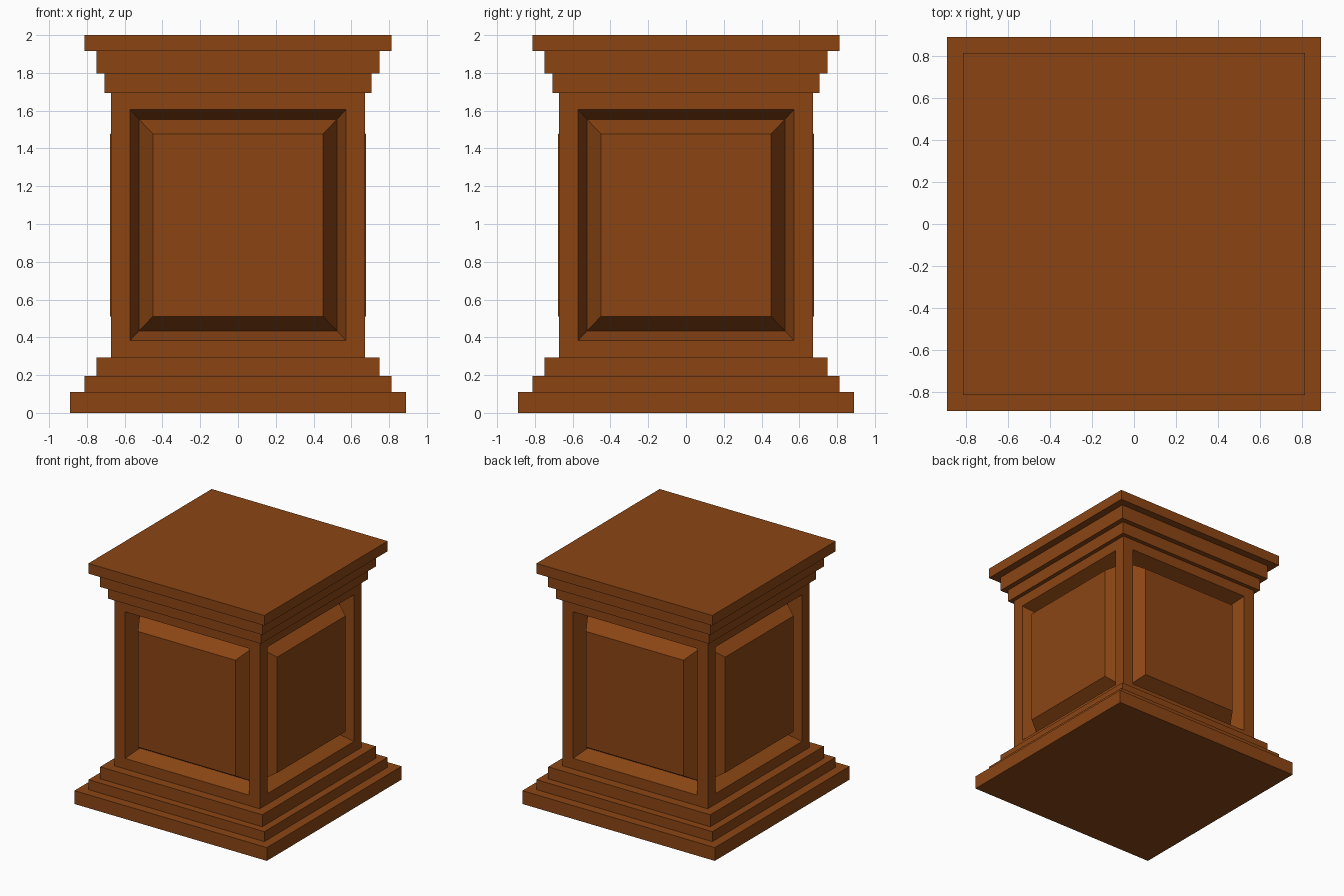
import bpy, bmesh
from mathutils import Matrix, Vector
from math import radians

if "Cube" in bpy.data.objects:
    bpy.data.objects.remove(bpy.data.objects["Cube"])

wood = bpy.data.materials.new("brown wood")
wood.diffuse_color = (0.258, 0.06, 0.007, 1)
wood.use_nodes = True
wood.node_tree.nodes["Principled BSDF"].inputs["Base Color"].default_value = wood.diffuse_color


def finish(bm, name):
    bmesh.ops.remove_doubles(bm, verts=bm.verts, dist=1e-4)
    bmesh.ops.holes_fill(bm, edges=[e for e in bm.edges if e.is_boundary], sides=4)
    bmesh.ops.recalc_face_normals(bm, faces=bm.faces)
    me = bpy.data.meshes.new(name)
    bm.to_mesh(me)
    bm.free()
    me.materials.append(wood)
    ob = bpy.data.objects.new(name, me)
    bpy.context.collection.objects.link(ob)


def bridge(bm, rings):
    # quads between successive four-cornered rings
    for a, b in zip(rings, rings[1:]):
        for i in range(4):
            j = (i + 1) % 4
            bm.faces.new((a[i], a[j], b[j], b[i]))


def square_steps(name, steps):
    # stepped square moulding from (half width, bottom, top)
    bm = bmesh.new()
    rings = []
    for h, z0, z1 in steps:
        for z in (z0, z1):
            rings.append([bm.verts.new((x * h, y * h, z))
                          for x, y in ((-1, -1), (1, -1), (1, 1), (-1, 1))])
    bridge(bm, rings)
    finish(bm, name)


# stepped base and top mouldings
square_steps("base_moulding", [(0.889, 0, 0.111), (0.812, 0.111, 0.194), (0.749, 0.194, 0.294)])
square_steps("top_moulding", [(0.706, 1.694, 1.796), (0.749, 1.796, 1.915), (0.813, 1.915, 2.0)])

# body with a raised, bevelled panel sunk into each side
# (half width, bottom, top, distance from centre)
panel = [(0.672, 0.28, 1.71, 0.672), (0.572, 0.382, 1.606, 0.672),
         (0.524, 0.434, 1.554, 0.55), (0.45, 0.511, 1.477, 0.677)]
bm = bmesh.new()
for k in range(4):
    turn = Matrix.Rotation(radians(90 * k), 3, 'Z')
    rings = [[bm.verts.new(turn @ Vector(c)) for c in
              ((-w, -d, z0), (w, -d, z0), (w, -d, z1), (-w, -d, z1))]
             for w, z0, z1, d in panel]
    bridge(bm, rings)
    bm.faces.new(rings[-1])
finish(bm, "panelled_body")
